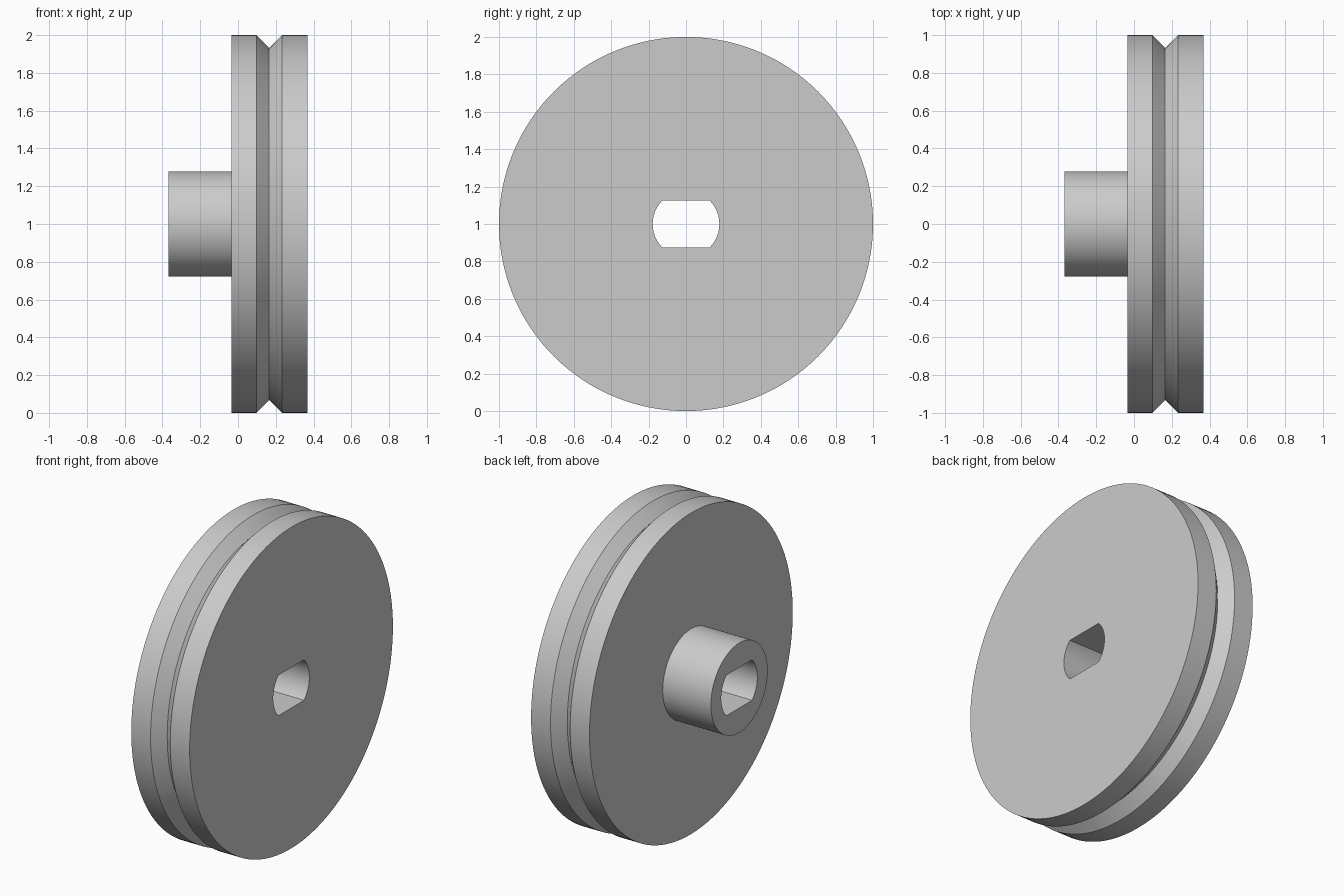
import bpy
import bmesh
import math

cube = bpy.data.objects.get("Cube")
if cube:
    bpy.data.objects.remove(cube, do_unlink=True)

SEGMENTS = 128
BORE_RADIUS = 0.178
BORE_FLAT = BORE_RADIUS * math.sin(math.pi / 4)   # half height between the flats

grey = bpy.data.materials.new("plain grey")
grey.use_nodes = True
colour = (0.6, 0.6, 0.6, 1)
grey.diffuse_color = colour
grey.node_tree.nodes["Principled BSDF"].inputs["Base Color"].default_value = colour

# Half section along the x axis: (x, radius), hub end to rim end
outline = [
    (-0.367, 0.279), (-0.035, 0.279),              # hub
    (-0.035, 1.0), (0.098, 1.0),                   # first rim
    (0.165, 0.932),                                # groove bottom
    (0.233, 1.0), (0.367, 1.0),                    # second rim
]
angles = [2 * math.pi * i / SEGMENTS for i in range(SEGMENTS)]
bm = bmesh.new()


def ring(x, radius, flat=None):
    """Circle of vertices around the x axis, optionally cut by two flats."""
    limit = flat or radius
    return [bm.verts.new((x, radius * math.cos(a),
                          1 + max(-limit, min(limit, radius * math.sin(a)))))
            for a in angles]


# Outer skin, then the double-flat bore that closes the loop
rings = [ring(x, r) for x, r in outline]
rings += [ring(outline[-1][0], BORE_RADIUS, BORE_FLAT),
          ring(outline[0][0], BORE_RADIUS, BORE_FLAT)]
for k, a in enumerate(rings):
    b = rings[(k + 1) % len(rings)]
    for i in range(SEGMENTS):
        j = (i + 1) % SEGMENTS
        bm.faces.new((a[i], a[j], b[j], b[i]))
bmesh.ops.recalc_face_normals(bm, faces=bm.faces)

mesh = bpy.data.meshes.new("grooved_pulley")
bm.to_mesh(mesh)
bm.free()
mesh.materials.append(grey)
pulley = bpy.data.objects.new("grooved_pulley", mesh)
bpy.context.collection.objects.link(pulley)

# Smooth round walls, keeping the rims, groove and flats crisp
bpy.ops.object.select_all(action="DESELECT")
pulley.select_set(True)
bpy.context.view_layer.objects.active = pulley
bpy.ops.object.shade_smooth_by_angle(angle=math.radians(30))
